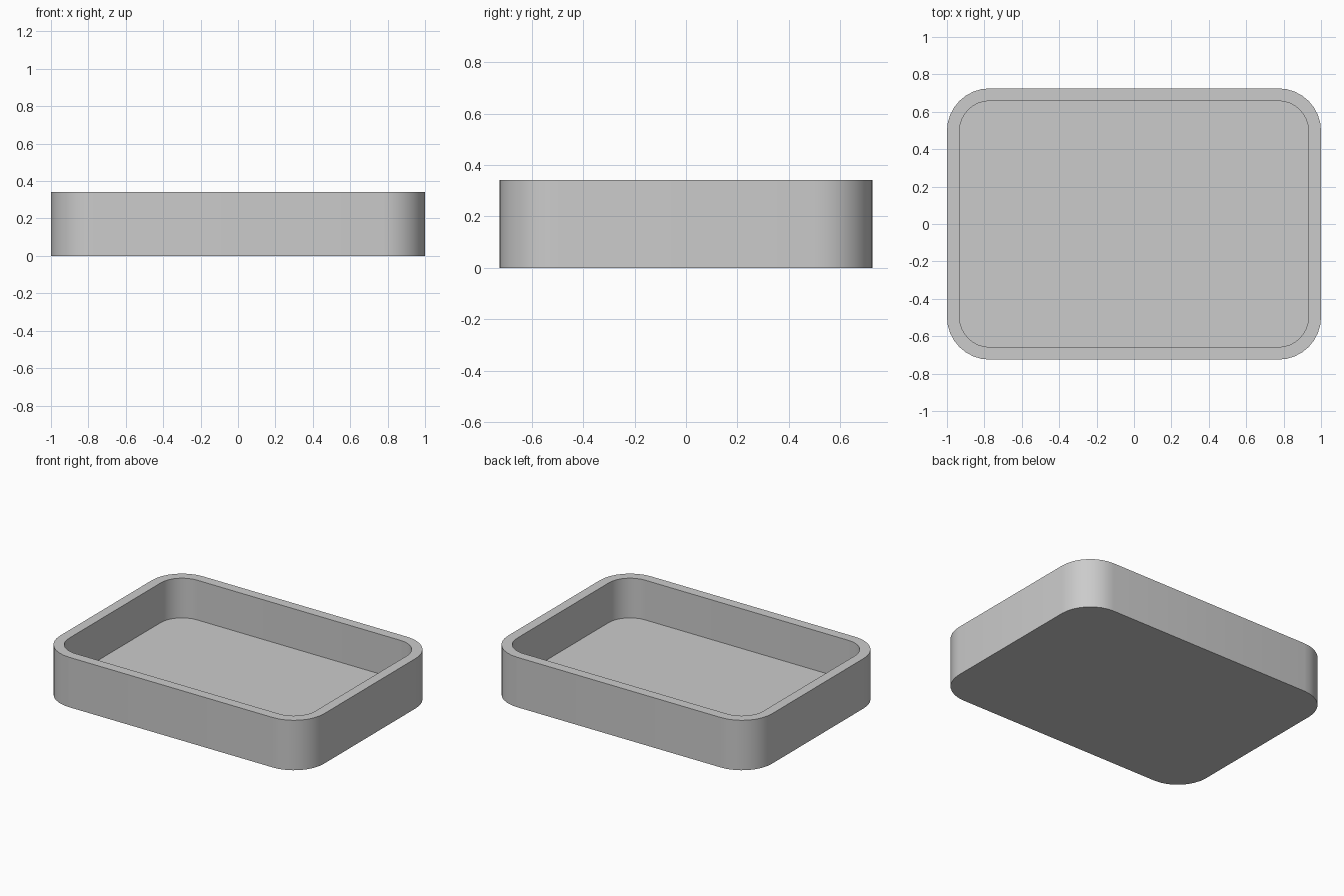
import bpy, bmesh
from math import sin, cos, pi, radians

cube = bpy.data.objects.get("Cube")
if cube:
    bpy.data.objects.remove(cube, do_unlink=True)

# Tray dimensions
HALF_X, HALF_Y, HEIGHT = 1.0, 0.725, 0.342
WALL, FLOOR, RADIUS = 0.067, 0.07, 0.228
SEGMENTS = 8

grey = bpy.data.materials.new("light grey")
grey.use_nodes = True
colour = (0.6, 0.6, 0.6, 1)
grey.diffuse_color = colour
grey.node_tree.nodes["Principled BSDF"].inputs["Base Color"].default_value = colour


def rounded_ring(bm, inset, z):
    """Rounded rectangle of vertices, inset evenly from the outer wall."""
    r = RADIUS - inset
    ring = []
    for corner, (sx, sy) in enumerate([(1, 1), (-1, 1), (-1, -1), (1, -1)]):
        for i in range(SEGMENTS + 1):
            a = (corner + i / SEGMENTS) * pi / 2
            ring.append(bm.verts.new((sx * (HALF_X - RADIUS) + r * cos(a),
                                      sy * (HALF_Y - RADIUS) + r * sin(a), z)))
    return ring


# Tray: base, outer wall, flat rim, inner wall, floor
bm = bmesh.new()
rings = [rounded_ring(bm, inset, z) for inset, z in
         [(0, 0), (0, HEIGHT), (WALL, HEIGHT), (WALL, FLOOR)]]
for low, high in zip(rings, rings[1:]):
    for i in range(len(low)):
        j = (i + 1) % len(low)
        bm.faces.new((low[i], low[j], high[j], high[i]))
bm.faces.new(rings[0][::-1])
bm.faces.new(rings[-1])
bmesh.ops.recalc_face_normals(bm, faces=bm.faces)

mesh = bpy.data.meshes.new("tray")
bm.to_mesh(mesh)
bm.free()
mesh.materials.append(grey)
tray = bpy.data.objects.new("tray", mesh)
bpy.context.collection.objects.link(tray)

# Smooth corners, sharp rims
bpy.ops.object.select_all(action="DESELECT")
tray.select_set(True)
bpy.context.view_layer.objects.active = tray
bpy.ops.object.shade_smooth_by_angle(angle=radians(30))
